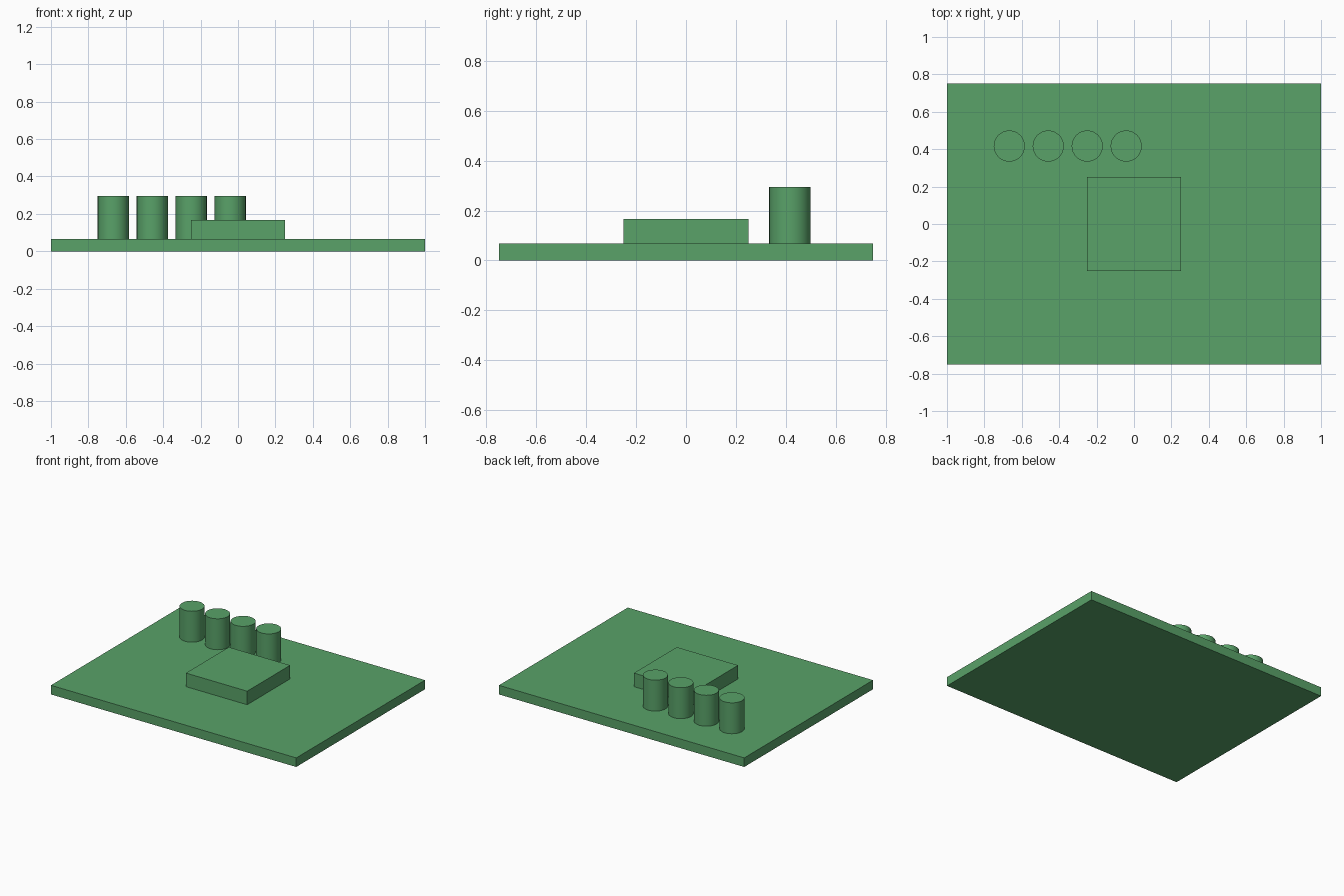
import bpy
import math

if "Cube" in bpy.data.objects:
    bpy.data.objects.remove(bpy.data.objects["Cube"])

BOARD_TOP = 0.067

green = bpy.data.materials.new("green")
green.diffuse_color = (0.10, 0.36, 0.14, 1)
green.use_nodes = True
green.node_tree.nodes["Principled BSDF"].inputs["Base Color"].default_value = green.diffuse_color


def finish(name):
    ob = bpy.context.object
    ob.name = name
    ob.data.materials.append(green)
    return ob


def slab(name, width, depth, z0, z1):
    bpy.ops.mesh.primitive_cube_add(size=1, location=(0, 0, (z0 + z1) / 2))
    ob = finish(name)
    ob.scale = (width, depth, z1 - z0)
    bpy.ops.object.transform_apply(location=False, rotation=False, scale=True)


# Circuit board and the square chip in its middle
slab("board", 2.0, 1.5, 0, BOARD_TOP)
slab("chip", 0.5, 0.5, BOARD_TOP, 0.167)

# Row of upright capacitors behind the chip
cap_top = 0.295
for i in range(4):
    bpy.ops.mesh.primitive_cylinder_add(
        vertices=32, radius=0.0833, depth=cap_top - BOARD_TOP,
        location=(-0.6667 + i * 0.2083, 0.4167, (cap_top + BOARD_TOP) / 2))
    finish(f"capacitor_{i + 1}")
    bpy.ops.object.shade_smooth_by_angle(angle=math.radians(40))
